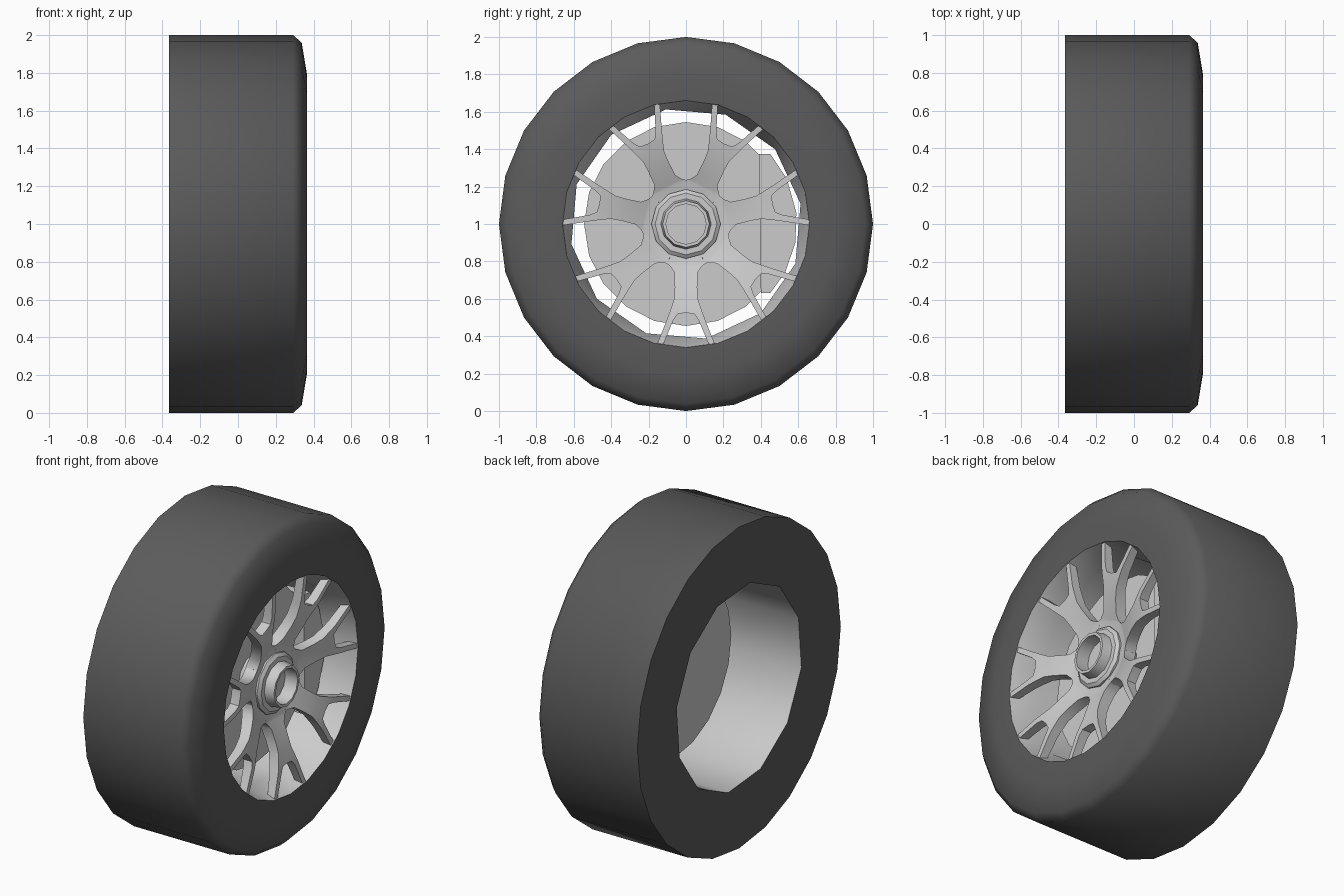
import bpy, bmesh
from math import sin, cos, pi, radians, hypot

if "Cube" in bpy.data.objects:
    bpy.data.objects.remove(bpy.data.objects["Cube"])

CZ = 1.0  # axle height; the axle runs along x


def finish(name, bm, angle=35, mat=None):
    bmesh.ops.remove_doubles(bm, verts=bm.verts, dist=1e-5)
    bmesh.ops.recalc_face_normals(bm, faces=bm.faces)
    me = bpy.data.meshes.new(name)
    bm.to_mesh(me)
    bm.free()
    ob = bpy.data.objects.new(name, me)
    bpy.context.collection.objects.link(ob)
    if mat:
        me.materials.append(mat)
    bpy.ops.object.select_all(action='DESELECT')
    ob.select_set(True)
    bpy.context.view_layer.objects.active = ob
    bpy.ops.object.shade_smooth_by_angle(angle=radians(angle))
    return ob


def ring(bm, x, r, n, dodecagon=False):
    """Circle of n vertices; optionally flattened to a 12-sided outline."""
    out = []
    for i in range(n):
        a = 2 * pi * i / n
        rr = r
        if dodecagon:
            a += radians(10)
            rr = r * (cos(pi / 12) if i % 2 else 1)
        out.append(bm.verts.new((x, rr * cos(a), CZ + rr * sin(a))))
    return out


def revolve(name, profile, n, angle=35, mat=None):
    bm = bmesh.new()
    rings = [ring(bm, p[0], p[1], n, len(p) > 2) for p in profile]
    for a, b in zip(rings, rings[1:]):
        for i in range(n):
            j = (i + 1) % n
            bm.faces.new((a[i], a[j], b[j], b[i]))
    return finish(name, bm, angle, mat)


def prism(name, outline, x0, x1):
    bm = bmesh.new()
    a = [bm.verts.new((x0, y, z)) for y, z in outline]
    b = [bm.verts.new((x1, y, z)) for y, z in outline]
    bm.faces.new(a)
    bm.faces.new(b[::-1])
    for i in range(len(a)):
        j = (i + 1) % len(a)
        bm.faces.new((a[i], a[j], b[j], b[i]))
    return finish(name, bm)


rubber = bpy.data.materials.new("rubber")
rubber.diffuse_color = (0.105, 0.105, 0.105, 1)
rubber.use_nodes = True
rubber.node_tree.nodes["Principled BSDF"].inputs["Base Color"].default_value = rubber.diffuse_color

# Tyre: flat back with a 12-sided hole, rounded front shoulder
revolve("tire", [(-0.365, 0.622, True), (-0.365, 1.0), (0.292, 1.0), (0.337, 0.96),
                 (0.364, 0.8), (0.364, 0.66)], 24, 50, rubber)

# Rim barrel, flaring to the round front lip
revolve("rim_barrel", [(-0.365, 0.622, True), (0.2, 0.622, True), (0.364, 0.66)], 24)

# Brake disc
revolve("brake_disc", [(0.07, 0.0), (0.07, 0.545), (0.11, 0.545), (0.11, 0.0)], 20)

# Brake caliper
prism("brake_caliper", [(0.39, 1.375), (0.45, 1.375), (0.54, 1.24), (0.59, 1.06),
                        (0.585, 0.9), (0.53, 0.74), (0.45, 0.63), (0.4, 0.63)], 0.03, 0.18)

# Hub with raised open nut
revolve("hub", [(0.1, 0.15), (0.18, 0.185), (0.26, 0.185), (0.275, 0.165), (0.275, 0.135),
                (0.335, 0.125), (0.335, 0.108), (0.25, 0.108), (0.25, 0.0)], 12)

# Forked spokes: rows of (outer edge, inner edge) for half a spoke, as (side, out)
rows = [((0.05, 0.104), (0, 0.104)), ((0.102, 0.212), (0, 0.212)), ((0.085, 0.225), (0, 0.225)),
        ((0.062, 0.26), (0, 0.26)), ((0.06, 0.34), (0, 0.34)), ((0.063, 0.4), (0, 0.4)),
        ((0.087, 0.47), (0, 0.475)), ((0.093, 0.485), (0.045, 0.48)),
        ((0.1, 0.505), (0.068, 0.515)), ((0.155, 0.645), (0.125, 0.652))]
bm = bmesh.new()
for k in range(7):
    t = radians(-90 + k * 360 / 7)
    for side in (1, -1):
        def vert(p):
            s, o = p[0] * side, p[1]
            u = (0.66 - max(0.2, hypot(s, o))) / 0.46
            x = 0.358 - 0.115 * u * u  # dished sweep
            return bm.verts.new((x, o * cos(t) - s * sin(t), CZ + o * sin(t) + s * cos(t)))
        grid = [(vert(a), vert(b)) for a, b in rows]
        for (a, b), (c, d) in zip(grid, grid[1:]):
            bm.faces.new((a, b, d, c) if side > 0 else (a, c, d, b))
bmesh.ops.remove_doubles(bm, verts=bm.verts, dist=1e-5)
back = bmesh.ops.extrude_face_region(bm, geom=bm.faces[:], use_keep_orig=True)["geom"]
for v in [g for g in back if isinstance(g, bmesh.types.BMVert)]:
    r = hypot(v.co.y, v.co.z - CZ)
    v.co.x -= 0.095 - 0.07 * r  # thinner toward the tips
finish("spokes", bm)
